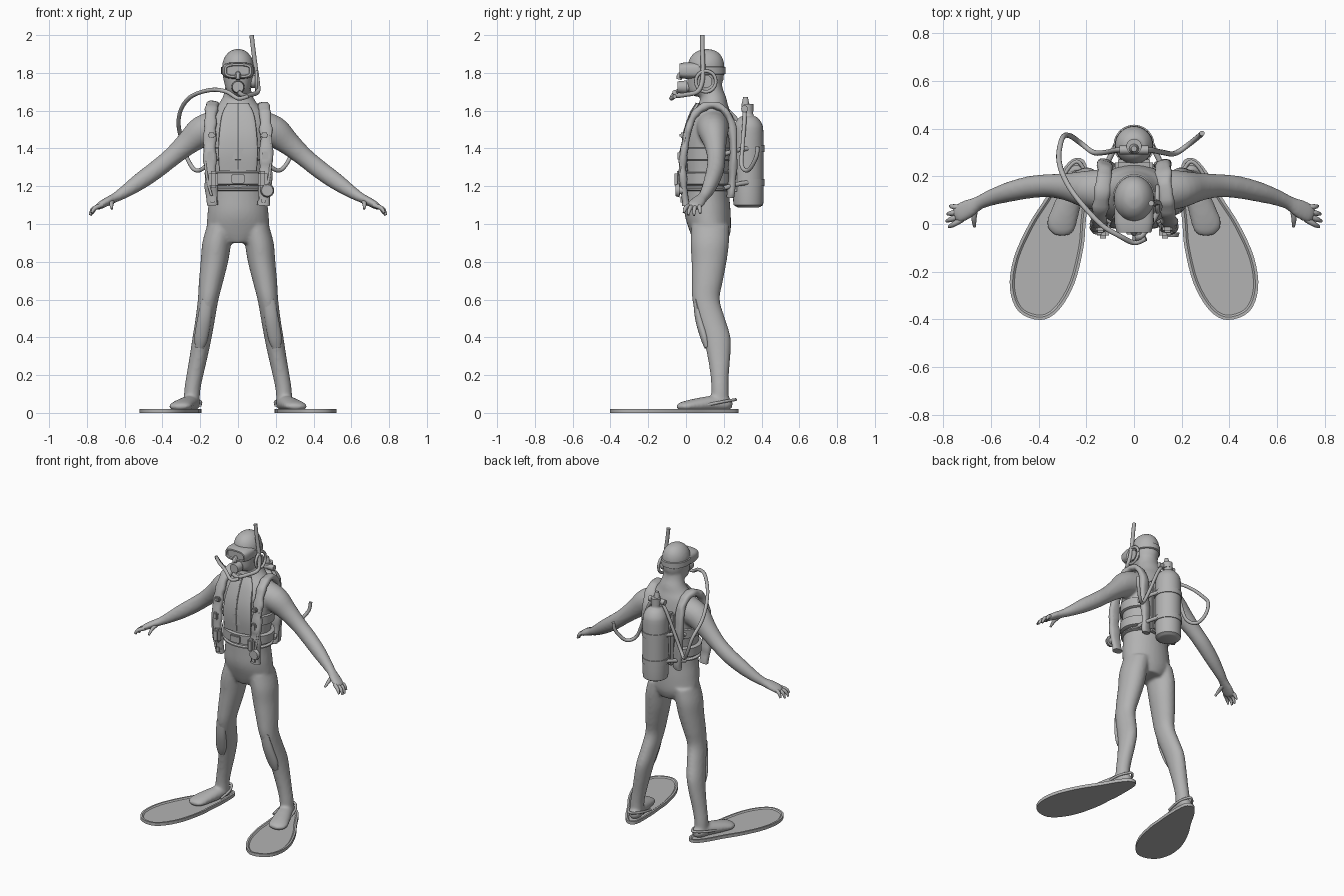
import bpy, bmesh, math, random
from mathutils import Vector, Matrix

random.seed(4)
grey = bpy.data.materials.new("neutral_grey")
grey.diffuse_color = (0.45, 0.45, 0.45, 1)


def spline(pts, sub, closed=False):
    """Catmull-Rom through rows of numbers."""
    n, out = len(pts), []
    for i in range(n if closed else n - 1):
        def get(k):
            return pts[k % n] if closed else pts[max(0, min(n - 1, k))]
        rows = list(zip(get(i - 1), get(i), get(i + 1), get(i + 2)))
        for s in range(sub):
            t = s / sub
            out.append([0.5 * (2 * b + (c - a) * t + (2 * a - 5 * b + 4 * c - d) * t * t
                               + (3 * b - a - 3 * c + d) * t ** 3) for a, b, c, d in rows])
    return out if closed else out + [list(pts[-1])]


def loft(bm, rings, flat=False, n=20, sub=4, power=2.0, side=1):
    """Rings are x, y, z and two half widths; flat keeps every ring level (y half, x half)."""
    rows = spline(rings, sub) if sub > 1 else rings
    cs = [Vector((r[0] * side, r[1], r[2])) for r in rows]
    u, loops = None, []
    for i, r in enumerate(rows):
        t = Vector((0, 0, 1)) if flat else (cs[min(i + 1, len(cs) - 1)] - cs[max(i - 1, 0)]).normalized()
        if u is None:
            u = Vector((0, 1, 0)) if abs(t.y) < 0.9 else Vector((1, 0, 0))
        u = (u - t * u.dot(t)).normalized()
        v = t.cross(u)
        ring = []
        for k in range(n):
            a = 2 * math.pi * k / n
            c, s = math.cos(a), math.sin(a)
            c, s = (math.copysign(abs(q) ** (2 / power), q) for q in (c, s))
            ring.append(bm.verts.new(cs[i] + u * (c * max(r[3], .002)) + v * (s * max(r[4], .002))))
        loops.append(ring)
    for a, b in zip(loops, loops[1:]):
        for k in range(n):
            bm.faces.new((a[k], a[(k + 1) % n], b[(k + 1) % n], b[k]))
    bm.faces.new(loops[0][::-1])
    bm.faces.new(loops[-1])


def tube(bm, pts, r, side=1, n=10):
    loft(bm, [(*p, r, r) for p in pts], n=n, sub=6, side=side)


def cyl(bm, centre, r, depth, axis, r2=None):
    m = Matrix.Translation(centre) @ Vector((0, 0, 1)).rotation_difference(Vector(axis)).to_matrix().to_4x4()
    bmesh.ops.create_cone(bm, cap_ends=True, segments=24, radius1=r, radius2=r if r2 is None else r2,
                          depth=depth, matrix=m)


def box(bm, centre, size):
    g = bmesh.ops.create_cube(bm, size=1, matrix=Matrix.Translation(centre) @ Matrix.Diagonal((*size, 1)))
    edges = list({e for v in g['verts'] for e in v.link_edges})
    bmesh.ops.bevel(bm, geom=edges, offset=min(size) * 0.25, segments=2, affect='EDGES')


def finish(name, bm, angle=40):
    bmesh.ops.recalc_face_normals(bm, faces=bm.faces[:])
    me = bpy.data.meshes.new(name)
    bm.to_mesh(me)
    bm.free()
    for p in me.polygons:
        p.use_smooth = True
    me.set_sharp_from_angle(angle=math.radians(angle))
    me.materials.append(grey)
    ob = bpy.data.objects.new(name, me)
    bpy.context.collection.objects.link(ob)
    return ob


# body: torso, head, legs, feet and arms fused into one smooth suit
TORSO = [(.90, .13, .085, .09), (.96, .128, .108, .16), (1.05, .115, .122, .162), (1.15, .11, .12, .152),
         (1.25, .11, .12, .15), (1.35, .115, .13, .158), (1.45, .12, .132, .168), (1.53, .125, .12, .168),
         (1.59, .135, .10, .145), (1.63, .142, .08, .108), (1.67, .145, .068, .082), (1.71, .135, .062, .07),
         (1.76, .125, .06, .066)]
HEAD = [(1.675, .075, .03, .03), (1.70, .085, .072, .058), (1.75, .10, .094, .074), (1.80, .104, .098, .083),
        (1.85, .106, .096, .083), (1.89, .108, .08, .067), (1.917, .11, .048, .04), (1.927, .11, .008, .008)]
LEG = [(.09, .128, .99, .10, .075), (.112, .126, .90, .102, .077), (.125, .122, .80, .093, .073),
       (.142, .113, .70, .083, .065), (.158, .106, .60, .073, .055), (.173, .132, .50, .075, .052),
       (.19, .163, .40, .073, .051), (.208, .174, .30, .061, .048), (.228, .178, .20, .049, .045),
       (.242, .18, .12, .046, .043), (.246, .18, .04, .048, .043)]
FOOT = [(.235, .245, .045, .02, .02), (.24, .215, .047, .042, .035), (.255, .15, .05, .048, .042),
        (.285, .06, .042, .058, .036), (.305, .0, .036, .062, .028), (.315, -.03, .033, .05, .02),
        (.32, -.048, .03, .02, .01)]
ARM = [(.10, .14, 1.525, .09, .08), (.19, .145, 1.49, .08, .083), (.27, .155, 1.425, .06, .063),
       (.35, .16, 1.355, .049, .051), (.43, .155, 1.29, .047, .049), (.52, .135, 1.225, .042, .045),
       (.60, .11, 1.17, .034, .034), (.65, .088, 1.14, .03, .026), (.69, .066, 1.12, .04, .023),
       (.73, .045, 1.098, .042, .02), (.75, .036, 1.085, .03, .014)]
bm = bmesh.new()
loft(bm, [(0, y, z, a, b) for z, y, a, b in TORSO], flat=True, n=32)
loft(bm, [(0, y, z, a, b) for z, y, a, b in HEAD], flat=True, n=32)
for s in (-1, 1):
    loft(bm, LEG, flat=True, n=24, side=s)
    loft(bm, FOOT, side=s)
    loft(bm, ARM, n=24, side=s)
body = finish("body_suit", bm)
rm = body.modifiers.new("fuse", 'REMESH')
rm.mode, rm.voxel_size, rm.use_smooth_shade = 'VOXEL', 0.009, True
sm = body.modifiers.new("soften", 'SMOOTH')
sm.factor, sm.iterations = 0.5, 8

# fingers and thumbs
bm = bmesh.new()
FINGERS = [((.72, .02, 1.10), (.757, -.002, 1.085), (.775, -.012, 1.06)),
           ((.725, .036, 1.095), (.766, .02, 1.08), (.785, .012, 1.048)),
           ((.725, .052, 1.095), (.765, .045, 1.08), (.78, .042, 1.045)),
           ((.72, .068, 1.10), (.755, .072, 1.085), (.77, .075, 1.056)),
           ((.665, .07, 1.12), (.67, .025, 1.105), (.668, -.012, 1.08))]
for s in (-1, 1):
    for a, b, c in FINGERS:
        loft(bm, [(*a, .013, .013), (*b, .011, .012), (*c, .006, .006)], n=10, side=s)
finish("fingers", bm)

# swim fins with a raised rim, plus heel straps
FIN = [(.20, .25), (.195, .10), (.203, 0), (.212, -.10), (.25, -.25), (.315, -.36), (.39, -.402), (.482, -.368),
       (.52, -.27), (.503, -.14), (.44, 0), (.37, .11), (.305, .22), (.25, .275)]
for s, name in ((-1, "right_fin"), (1, "left_fin")):
    bm = bmesh.new()
    f = bm.faces.new([bm.verts.new((x * s, y, 0.0)) for x, y in spline(FIN, 4, True)])
    top = bmesh.ops.extrude_face_region(bm, geom=[f])['geom']
    bmesh.ops.translate(bm, verts=[v for v in top if isinstance(v, bmesh.types.BMVert)], vec=(0, 0, .021))
    face = [g for g in top if isinstance(g, bmesh.types.BMFace)]
    bmesh.ops.recalc_face_normals(bm, faces=bm.faces[:])
    bmesh.ops.inset_region(bm, faces=face, thickness=.012)
    bmesh.ops.inset_region(bm, faces=face, thickness=.008, depth=-.007)
    tube(bm, [(.315, .10, .04), (.295, .2, .06), (.24, .262, .07), (.20, .2, .06), (.20, .10, .04)], .008, s)
    finish(name, bm)

# shin sheaths on the lower legs
bm = bmesh.new()
for s in (-1, 1):
    loft(bm, [(.165, .05, .60, .012, .03), (.178, .07, .50, .022, .036), (.195, .098, .40, .022, .036),
              (.205, .11, .345, .012, .022)], n=16, side=s)
finish("shin_sheaths", bm)

# vest: padded, slightly creased shoulder straps running front to back
STRAP = [(.135, .0, 1.10), (.142, -.012, 1.2), (.147, -.018, 1.3), (.15, -.008, 1.4), (.148, .012, 1.5),
         (.143, .05, 1.585), (.135, .12, 1.628), (.125, .19, 1.61), (.122, .238, 1.53), (.125, .25, 1.4),
         (.11, .245, 1.25), (.10, .235, 1.14)]
bm = bmesh.new()
for s in (-1, 1):
    path = spline(STRAP, 3)
    loft(bm, [(*p, .02 + random.uniform(-.003, .004), .033 + random.uniform(-.005, .005)) for p in path],
         n=16, sub=2, power=2.6, side=s)
finish("vest_straps", bm)

# front panel, waistband and side band wrapped round the torso
bm = bmesh.new()
for z0, z1, grow in ((1.205, 1.275, .017), (1.335, 1.405, .012), (1.175, 1.195, .013)):
    rows = []
    for z, d in ((z0, 0), (z0 + .006, grow), (z1 - .006, grow), (z1, 0)):
        k = (z - 1.15) / .3
        rows.append((0, .11 + .008 * k, z, .118 + .012 * k + d, .152 + .012 * k + d))
    loft(bm, rows, flat=True, n=40, sub=1)
finish("vest_bands", bm)
bm = bmesh.new()
loft(bm, [(0, .0, 1.28, .014, .10), (0, -.008, 1.38, .014, .105), (0, .002, 1.48, .014, .10),
          (0, .035, 1.58, .014, .085), (0, .065, 1.64, .01, .055)], flat=True, n=24, power=3)
tube(bm, [(0, -.014, 1.29), (0, -.021, 1.38), (0, -.012, 1.48), (0, .02, 1.58), (0, .055, 1.64)], .004)
finish("front_panel", bm)

# buckles, pockets and clips on the vest
bm = bmesh.new()
box(bm, (0, -.03, 1.24), (.07, .02, .05))
for s in (-1, 1):
    box(bm, (s * .13, -.035, 1.235), (.05, .05, .09))
    box(bm, (s * .145, -.03, 1.36), (.035, .03, .05))
    box(bm, (s * .14, -.02, 1.47), (.04, .03, .03))
    box(bm, (s * .135, -.012, 1.13), (.04, .035, .05))
    tube(bm, [(.17, .0, 1.5), (.175, -.02, 1.38), (.165, -.035, 1.25), (.14, -.04, 1.15)], .007, s)
finish("vest_fittings", bm)

# pressure gauge hanging at the hip
bm = bmesh.new()
cyl(bm, (.155, -.045, 1.178), .037, .02, (0, -1, 0), .03)
cyl(bm, (.155, -.03, 1.178), .02, .03, (0, 1, 0))
tube(bm, [(.15, -.03, 1.19), (.165, -.03, 1.27), (.172, .0, 1.34)], .007)
finish("hip_gauge", bm)

# air tank, valve, backplate and tank bands
bm = bmesh.new()
TANK = [(1.088, .055), (1.097, .072), (1.12, .08), (1.3, .081), (1.48, .08), (1.53, .072), (1.562, .05),
        (1.575, .028), (1.60, .026)]
loft(bm, [(0, .33, z, r, r) for z, r in TANK], flat=True, n=32, sub=3)
finish("air_tank", bm)
bm = bmesh.new()
cyl(bm, (0, .325, 1.615), .032, .04, (0, 0, 1))
cyl(bm, (0, .315, 1.65), .022, .045, (0, 0, 1), .012)
cyl(bm, (0, .31, 1.61), .018, .12, (1, 0, 0))
finish("tank_valve", bm)
bm = bmesh.new()
box(bm, (0, .245, 1.34), (.16, .05, .36))
for z in (1.22, 1.40):
    cyl(bm, (0, .33, z), .086, .035, (0, 0, 1))
    for s in (-1, 1):
        tube(bm, [(.075, .33, z), (.105, .27, z - .01), (.135, .2, z - .03)], .012, s)
finish("tank_harness", bm)

# head gear: mask with recessed window, strap and ear disc
bm = bmesh.new()
loft(bm, [(0, .07, 1.812, .082, .045), (0, .01, 1.812, .083, .044), (0, -.015, 1.812, .078, .042),
          (0, -.035, 1.812, .072, .037)], n=32, sub=1, power=3.2)
front = [min(bm.faces, key=lambda f: f.calc_center_median().y)]
bmesh.ops.recalc_face_normals(bm, faces=bm.faces[:])
bmesh.ops.inset_region(bm, faces=front, thickness=.01)
bmesh.ops.inset_region(bm, faces=front, thickness=.003, depth=-.01)
loft(bm, [(0, .0, 1.80, .012, .02), (0, -.03, 1.785, .016, .018), (0, -.038, 1.765, .012, .014)], n=12)
finish("dive_mask", bm, 30)
bm = bmesh.new()
loft(bm, [(0, .105, 1.79, .095, .08), (0, .105, 1.795, .104, .089), (0, .105, 1.83, .104, .089),
          (0, .105, 1.835, .095, .08)], flat=True, n=36, sub=1)
finish("mask_strap", bm)
bm = bmesh.new()
ring = [(.098, .105 + .053 * math.cos(a), 1.755 + .055 * math.sin(a)) for a in (k * math.pi / 8 for k in range(17))]
tube(bm, ring, .009)
cyl(bm, (.085, .105, 1.755), .034, .03, (1, 0, 0))
finish("ear_disc", bm)

# snorkel and mouthpiece
bm = bmesh.new()
tube(bm, [(.072, .087, 2.0), (.08, .087, 1.93), (.093, .09, 1.83), (.104, .085, 1.75), (.104, .06, 1.70),
          (.07, .0, 1.685), (.03, -.05, 1.68), (0, -.06, 1.70)], .012, n=14)
finish("snorkel", bm)
bm = bmesh.new()
cyl(bm, (0, -.02, 1.725), .035, .05, (0, -1, 0), .03)
cyl(bm, (0, .01, 1.725), .024, .06, (0, 1, 0))
finish("mouth_regulator", bm)

# breathing hose looping from the mouth to the tank, and the spare hose on the other side
bm = bmesh.new()
tube(bm, [(.05, -.06, 1.675), (0, -.078, 1.665), (-.06, -.05, 1.70), (-.14, .0, 1.71), (-.24, .11, 1.68),
          (-.295, .2, 1.62), (-.315, .28, 1.54), (-.30, .36, 1.45), (-.27, .37, 1.35), (-.225, .34, 1.285),
          (-.17, .30, 1.31), (-.12, .30, 1.42), (-.07, .31, 1.55), (-.03, .31, 1.61)], .011)
finish("breathing_hose", bm)
bm = bmesh.new()
tube(bm, [(.285, .38, 1.41), (.275, .37, 1.35), (.225, .33, 1.285), (.17, .295, 1.31), (.12, .30, 1.42),
          (.07, .31, 1.55), (.03, .31, 1.61)], .011)
finish("spare_hose", bm)
